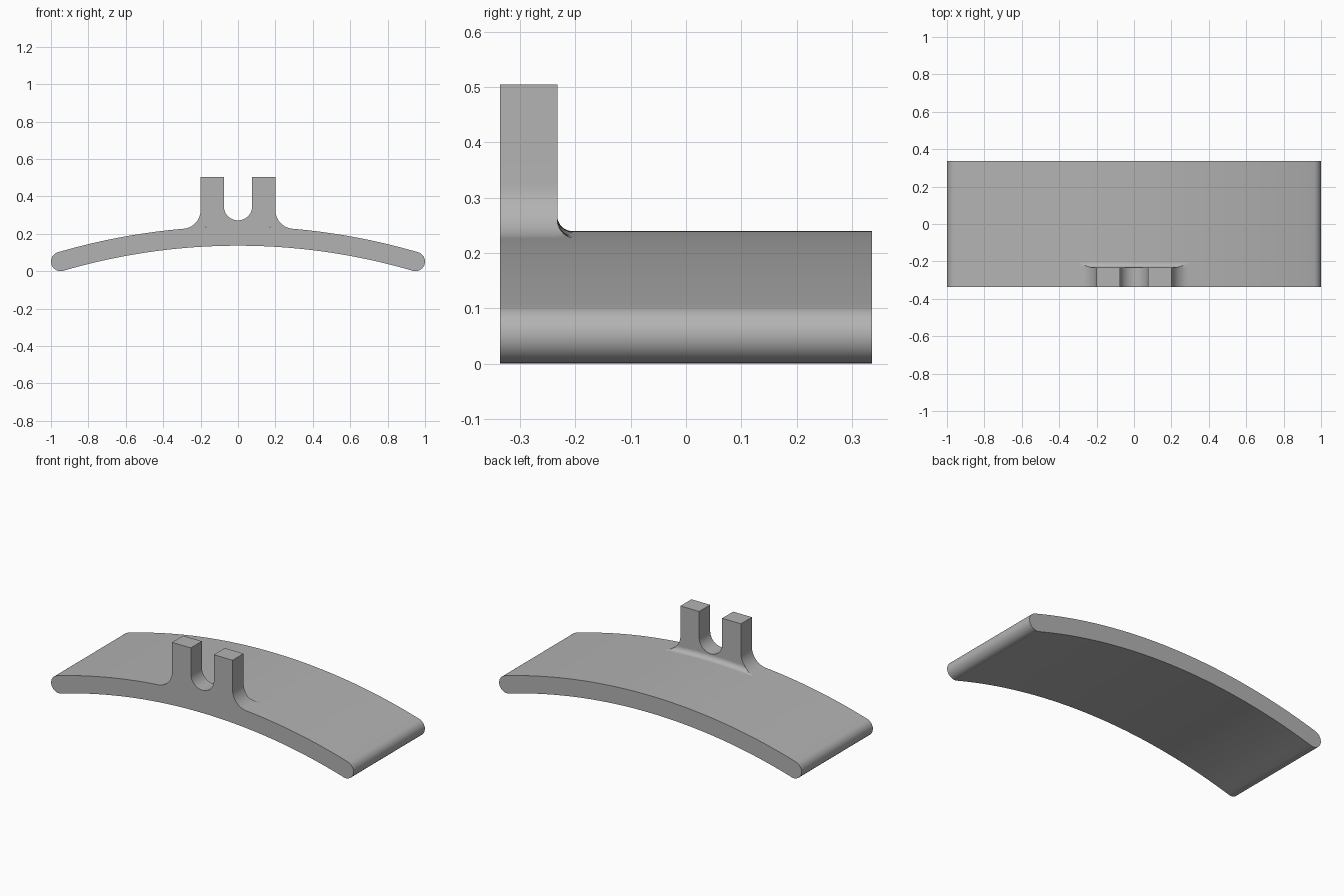
import bpy, bmesh
from math import sin, cos, asin, sqrt, pi, radians

if "Cube" in bpy.data.objects:
    bpy.data.objects.remove(bpy.data.objects["Cube"], do_unlink=True)

grey = bpy.data.materials.new("plain grey")
grey.use_nodes = True
COLOUR = (0.45, 0.45, 0.45, 1)
grey.diffuse_color = COLOUR
grey.node_tree.nodes["Principled BSDF"].inputs["Base Color"].default_value = COLOUR

# Main dimensions
FRONT, BACK = -0.337, 0.337
POST_BACK = -0.233
HALF = 0.0515              # half the plate thickness
R_MID = 3.373              # bend radius of the plate
Z_MID = 0.188 - R_MID      # height of the bend centre
SWEEP = asin(0.9485 / R_MID)
R_TOP = R_MID + HALF
POST_IN, POST_OUT, POST_TOP = 0.076, 0.2, 0.505
R_SIDE, R_BACK = 0.1, 0.028


def arc(cx, cz, r, a0, a1, n):
    """Points on a circle, angles measured from +x towards +z."""
    steps = [a0 + (a1 - a0) * i / n for i in range(n + 1)]
    return [(cx + r * cos(a), cz + r * sin(a)) for a in steps]


def top_z(x):
    return Z_MID + sqrt(R_TOP ** 2 - x ** 2)


def finish(name, bm):
    bmesh.ops.remove_doubles(bm, verts=bm.verts, dist=1e-5)
    bmesh.ops.recalc_face_normals(bm, faces=bm.faces)
    mesh = bpy.data.meshes.new(name)
    bm.to_mesh(mesh)
    bm.free()
    mesh.materials.append(grey)
    ob = bpy.data.objects.new(name, mesh)
    bpy.context.collection.objects.link(ob)
    bpy.ops.object.select_all(action='DESELECT')
    ob.select_set(True)
    bpy.context.view_layer.objects.active = ob
    bpy.ops.object.shade_smooth_by_angle(angle=radians(30))
    return ob


def extrude_profile(name, points, y0, y1):
    bm = bmesh.new()
    face = bm.faces.new([bm.verts.new((x, y0, z)) for x, z in points])
    new = bmesh.ops.extrude_face_region(bm, geom=[face])["geom"]
    verts = [v for v in new if isinstance(v, bmesh.types.BMVert)]
    bmesh.ops.translate(bm, verts=verts, vec=(0, y1 - y0, 0))
    return finish(name, bm)


# Curved plate with rounded ends
up = pi / 2
right, left = up - SWEEP, up + SWEEP
end_x, end_z = R_MID * sin(SWEEP), Z_MID + R_MID * cos(SWEEP)
plate = arc(0, Z_MID, R_TOP, left, right, 48)
plate += arc(end_x, end_z, HALF, right, right - pi, 20)[1:]
plate += arc(0, Z_MID, R_MID - HALF, right, left, 48)[1:]
plate += arc(-end_x, end_z, HALF, left + pi, left, 20)[1:-1]
extrude_profile("curved_plate", plate, FRONT, BACK)

# Twin posts joined by a U-shaped gap, flared into the plate at the sides
flare_x = POST_OUT + R_SIDE
flare_z = Z_MID + sqrt((R_TOP + R_SIDE) ** 2 - flare_x ** 2)
tangent = asin(flare_x / (R_TOP + R_SIDE))
flare = arc(flare_x, flare_z, R_SIDE, -up - tangent, -pi, 16)
half = flare + [(POST_OUT, POST_TOP), (POST_IN, POST_TOP)]
gap = arc(0, 0.272 + POST_IN, POST_IN, 0, -pi, 24)
foot = arc(0, Z_MID, R_TOP, up + tangent, up - tangent, 14)
posts = half + gap + [(-x, z) for x, z in reversed(half)] + foot[1:-1]
extrude_profile("twin_posts", posts, FRONT, POST_BACK)


# Small fillet behind the posts, trimmed by the flare at both ends
def fillet_height(x):
    x = abs(x)
    if x <= POST_OUT:
        return R_BACK
    z = flare_z - sqrt(max(0, R_SIDE ** 2 - (flare_x - x) ** 2))
    return min(R_BACK, max(0, z - top_z(x)))


bm = bmesh.new()
reach = flare[0][0] - 0.001
rows = []
COLS = 60
for i in range(COLS + 1):
    x = reach * (2 * i / COLS - 1)
    h, base = fillet_height(x), top_z(x)
    section = [(POST_BACK, base + h)]
    start = asin(1 - h / R_BACK)
    for k in range(9):
        t = start + (up - start) * k / 8
        section.append((POST_BACK + R_BACK * (1 - cos(t)),
                        base + R_BACK * (1 - sin(t))))
    rows.append([bm.verts.new((x, y, z)) for y, z in section])
for a, b in zip(rows, rows[1:]):
    for k in range(len(a) - 1):
        bm.faces.new((a[k], b[k], b[k + 1], a[k + 1]))
finish("rear_fillet", bm)
for face in bpy.data.objects["rear_fillet"].data.polygons[:1]:
    if face.normal.z < 0:
        bpy.data.objects["rear_fillet"].data.flip_normals()
